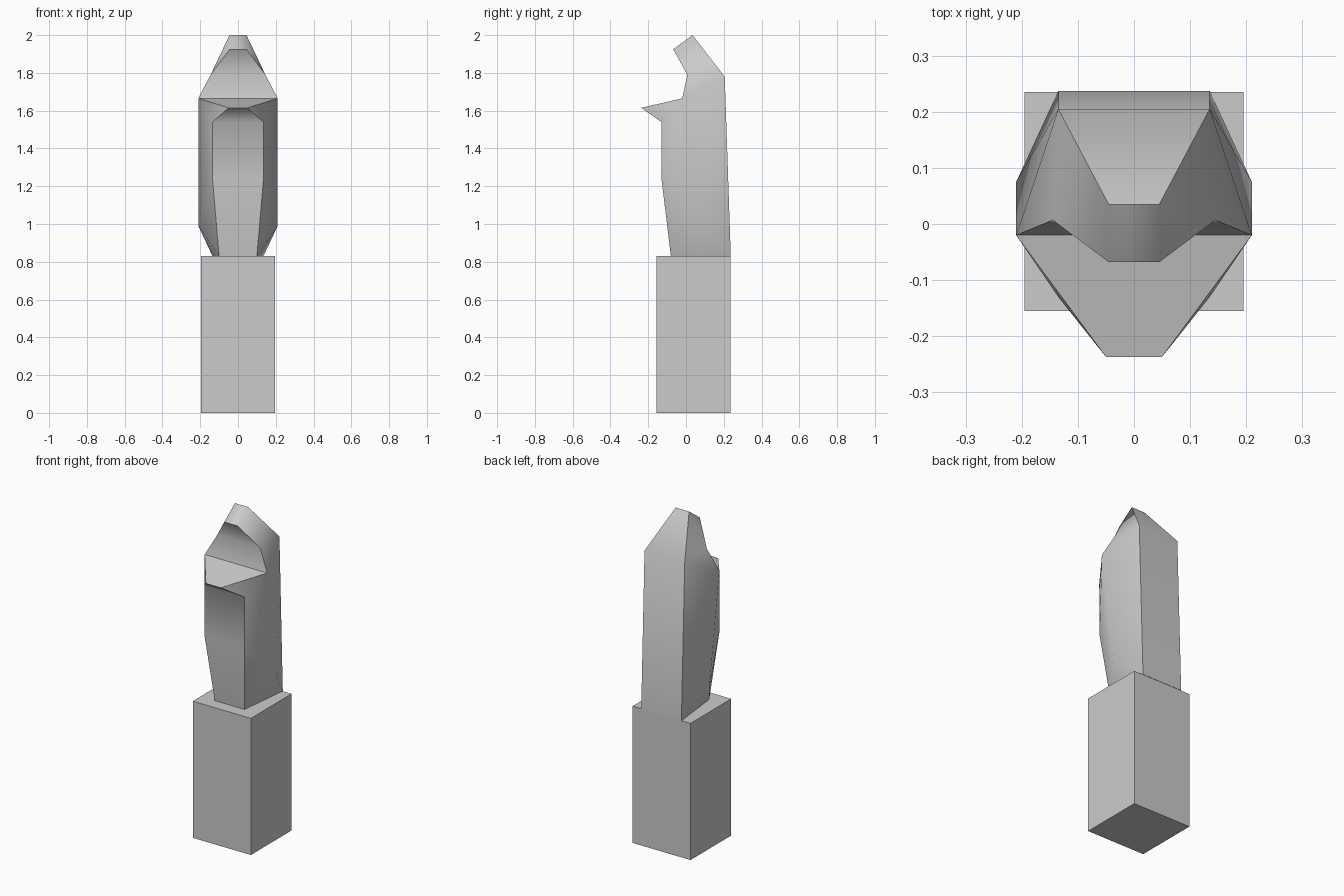
import bpy
import bmesh
import math

cube = bpy.data.objects.get("Cube")
if cube:
    bpy.data.objects.remove(cube, do_unlink=True)

# Single stone material
stone = bpy.data.materials.new("light grey stone")
stone.use_nodes = True
grey = (0.6, 0.6, 0.6, 1)
stone.diffuse_color = grey
stone.node_tree.nodes["Principled BSDF"].inputs["Base Color"].default_value = grey


def add_object(name, bm):
    bmesh.ops.recalc_face_normals(bm, faces=bm.faces)
    mesh = bpy.data.meshes.new(name)
    bm.to_mesh(mesh)
    bm.free()
    mesh.materials.append(stone)
    obj = bpy.data.objects.new(name, mesh)
    bpy.context.collection.objects.link(obj)
    return obj


# Square pedestal
bm = bmesh.new()
bmesh.ops.create_cube(bm, size=1)
bmesh.ops.scale(bm, vec=(0.39, 0.39, 0.83), verts=bm.verts)
bmesh.ops.translate(bm, vec=(0, 0.04, 0.415), verts=bm.verts)
add_object("pedestal", bm)

# Half-outline of the carved figure, running up the front and down the back
outline = {
    "foot": (0.10, -0.08, 0.83),
    "belly": (0.135, -0.13, 1.24),
    "chest": (0.135, -0.13, 1.54),
    "lip": (0.05, -0.237, 1.615),
    "shoulder": (0.21, -0.02, 1.665),
    "neck": (0.145, 0.007, 1.79),
    "brow": (0.045, -0.068, 1.925),
    "crown": (0.045, 0.035, 2.0),
    "nape": (0.135, 0.205, 1.78),
    "heel": (0.135, 0.237, 0.83),
}
hip = (0.21, 0.075, 0.99)

# Flank faces joining the outline to the hip point
flank = [
    "heel hip foot", "foot hip belly", "belly hip shoulder chest",
    "chest shoulder lip", "hip heel nape shoulder", "shoulder nape neck",
    "neck nape crown", "neck crown brow",
]

bm = bmesh.new()
sides = []
for sign in (1, -1):
    verts = {key: bm.verts.new((sign * x, y, z))
             for key, (x, y, z) in {**outline, "hip": hip}.items()}
    for names in flank:
        bm.faces.new([verts[key] for key in names.split()])
    sides.append(verts)

# Bands across the middle, closing front, top, back and underside
left, right = sides
keys = list(outline)
for a, b in zip(keys, keys[1:] + keys[:1]):
    bm.faces.new((left[a], right[a], right[b], left[b]))

figure = add_object("carved_figure", bm)
bpy.ops.object.select_all(action="DESELECT")
figure.select_set(True)
bpy.context.view_layer.objects.active = figure
bpy.ops.object.shade_smooth_by_angle(angle=math.radians(60))
